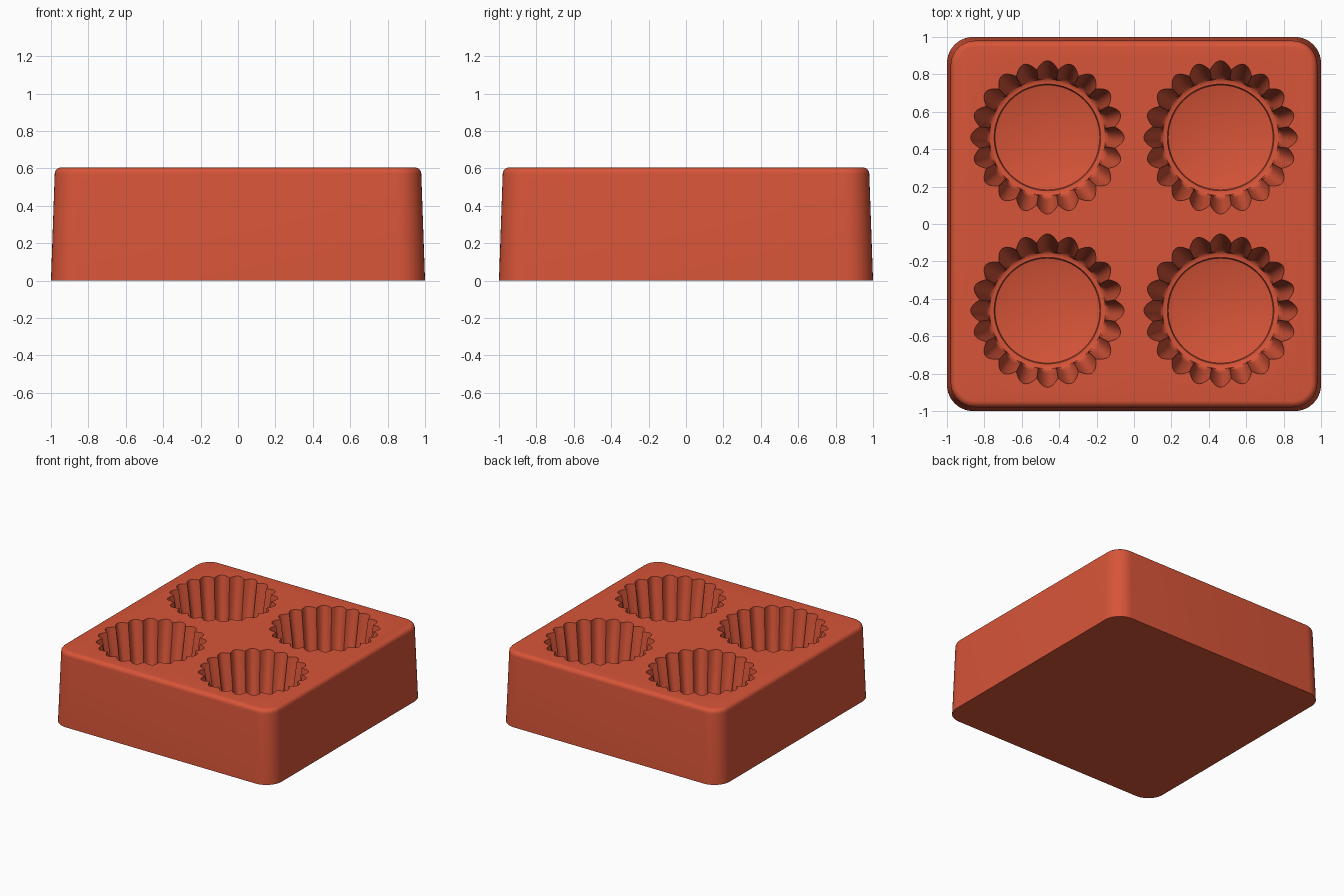
import bpy
import bmesh
from math import cos, sin, pi, tau

old = bpy.data.objects.get("Cube")
if old:
    bpy.data.objects.remove(old, do_unlink=True)

# Terracotta silicone
mat = bpy.data.materials.new("terracotta_red")
mat.use_nodes = True
colour = (0.68, 0.09, 0.04, 1)
mat.diffuse_color = colour
mat.node_tree.nodes["Principled BSDF"].inputs["Base Color"].default_value = colour


def loft(name, rings):
    """Closed solid through a stack of equal-length rings, bottom first."""
    bm = bmesh.new()
    loops = [[bm.verts.new(p) for p in ring] for ring in rings]
    for low, high in zip(loops, loops[1:]):
        n = len(low)
        for i in range(n):
            j = (i + 1) % n
            bm.faces.new((low[i], low[j], high[j], high[i]))
    bm.faces.new(loops[0][::-1])
    bm.faces.new(loops[-1])
    mesh = bpy.data.meshes.new(name)
    bm.to_mesh(mesh)
    bm.free()
    mesh.materials.append(mat)
    obj = bpy.data.objects.new(name, mesh)
    bpy.context.collection.objects.link(obj)
    return obj


def rounded_square(half, radius, z, steps=10):
    c = half - radius
    points = []
    for k, (sx, sy) in enumerate(((1, 1), (-1, 1), (-1, -1), (1, -1))):
        for i in range(steps + 1):
            a = (k + i / steps) * pi / 2
            points.append((sx * c + radius * cos(a), sy * c + radius * sin(a), z))
    return points


def scallop(cx, cy, radius, depth, z, lobes=20, per_lobe=12):
    """Ring of outward round lobes meeting at inward cusps."""
    points = []
    for i in range(lobes * per_lobe):
        a = tau * i / (lobes * per_lobe)
        r = radius - depth * (1 - abs(cos(a * lobes / 2)))
        points.append((cx + r * cos(a), cy + r * sin(a), z))
    return points


# Tapered block with a rounded top edge
HEIGHT, TOP, CORNER, FILLET = 0.605, 0.98, 0.13, 0.035
block_rings = [rounded_square(1.0, 0.14, 0)]
for i in range(7):
    a = pi / 2 * i / 6
    inset = FILLET * (1 - cos(a))
    block_rings.append(rounded_square(TOP - inset, CORNER - inset,
                                      HEIGHT - FILLET * (1 - sin(a))))
mold = loft("baking_mold_block", block_rings)

# Fluted cavities: radius, flute depth, height from floor recess to above the rim
FLOOR = 0.15
cavity_profile = [
    (0.272, 0, FLOOR - 0.02), (0.28, 0, FLOOR - 0.016), (0.285, 0, FLOOR),
    (0.298, 0, FLOOR), (0.312, 0.003, FLOOR + 0.006),
    (0.324, 0.012, FLOOR + 0.02), (0.334, 0.025, FLOOR + 0.05),
    (0.41, 0.045, HEIGHT), (0.413, 0.045, HEIGHT + 0.02),
]
bpy.context.view_layer.objects.active = mold
for x in (-0.463, 0.463):
    for y in (-0.463, 0.463):
        cutter = loft("cavity_cutter", [scallop(x, y, *p) for p in cavity_profile])
        cutter.hide_render = True
        cut = mold.modifiers.new("cavity", "BOOLEAN")
        cut.operation = "DIFFERENCE"
        cut.solver = "EXACT"
        cut.object = cutter
        bpy.ops.object.modifier_apply(modifier=cut.name)
        bpy.data.objects.remove(cutter, do_unlink=True)

# Smooth walls, crisp rims and flute cusps
bpy.ops.object.select_all(action="DESELECT")
mold.select_set(True)
bpy.ops.object.shade_smooth_by_angle(angle=pi / 6)
